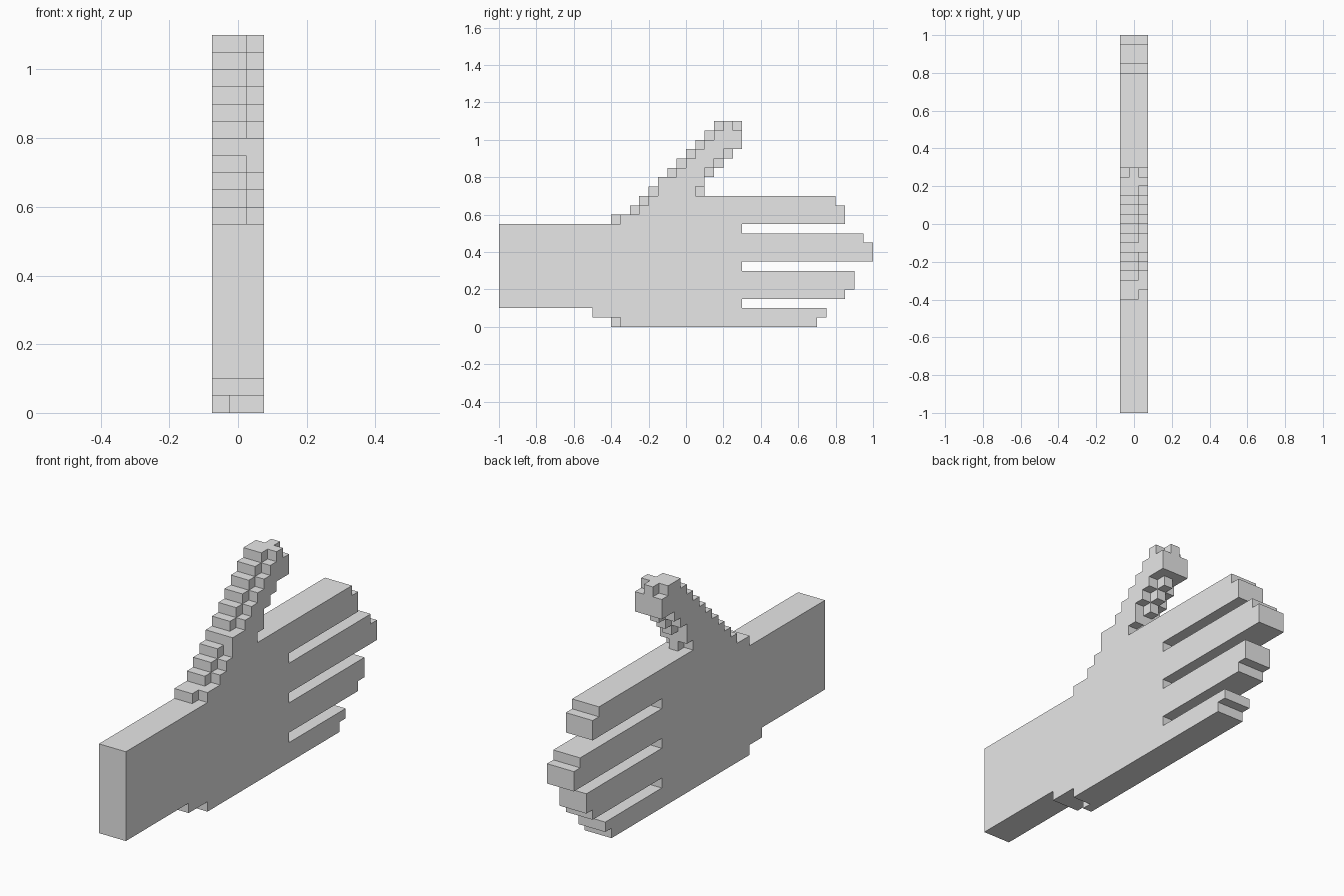
import bpy
import bmesh
import math

UNIT = 0.05          # edge of one block
LAYERS = 3           # blocks across the thickness

if "Cube" in bpy.data.objects:
    bpy.data.objects.remove(bpy.data.objects["Cube"], do_unlink=True)

# One plain material
grey = bpy.data.materials.new("plain_grey")
grey.use_nodes = True
grey.diffuse_color = (0.8, 0.8, 0.8, 1)
grey.node_tree.nodes["Principled BSDF"].inputs["Base Color"].default_value = (0.8, 0.8, 0.8, 1)

blocks = {}          # (x, y, z) block -> part name


def fill(part, y0, y1, z0, z1, layers=range(LAYERS)):
    """Fill a box of blocks, measured in block units."""
    for x in layers:
        for y in range(y0, y1):
            for z in range(z0, z1):
                blocks[x, y, z] = part


# Forearm and palm
fill("forearm", -20, -10, 2, 11)
fill("palm", -10, 6, 1, 11)
fill("palm", -8, 6, 0, 1, [0])
fill("palm", -7, 6, 0, 1, [1, 2])

# Fingers: each row runs from the knuckles to its own tip
fill("little_finger", 6, 14, 0, 1)
fill("little_finger", 6, 15, 1, 2)
fill("ring_finger", 6, 17, 3, 4)
fill("ring_finger", 6, 18, 4, 6)
fill("middle_finger", 6, 20, 7, 9)
fill("middle_finger", 6, 19, 9, 10)
fill("index_finger", 6, 17, 11, 13)
fill("index_finger", 6, 16, 13, 14)

# Thumb base and thumb: stepped rows with one edge layer set back
starts = [-8, -6, -5, -4, -3, -2, -1, 0, 1, 2, 3]
core_ends = [6, 6, 6, 2, 2, 3, 4, 5, 6, 6, 6]
side_ends = [6, 6, 6, 1, 2, 2, 3, 4, 6, 6, 5]
for row, (start, core, side) in enumerate(zip(starts, core_ends, side_ends)):
    z = 11 + row
    part = "palm" if z < 14 else "thumb"
    setback = 0 if z == 15 else 1
    fill(part, start, side, z, z + 1, [0])
    fill(part, start, core, z, z + 1, [1])
    fill(part, start + setback, side, z, z + 1, [2])


def build(part):
    """Skin the exposed block sides of one part and merge flat areas."""
    bm = bmesh.new()
    verts = {}

    def vert(corner):
        if corner not in verts:
            x, y, z = corner
            verts[corner] = bm.verts.new(((x - LAYERS / 2) * UNIT, y * UNIT, z * UNIT))
        return verts[corner]

    for cell in [c for c, name in blocks.items() if name == part]:
        for axis in range(3):
            for side in (0, 1):
                neighbour = list(cell)
                neighbour[axis] += 2 * side - 1
                if tuple(neighbour) in blocks:
                    continue
                loop = []
                for a, b in ((0, 0), (1, 0), (1, 1), (0, 1)):
                    corner = list(cell)
                    corner[axis] += side
                    corner[(axis + 1) % 3] += a
                    corner[(axis + 2) % 3] += b
                    loop.append(vert(tuple(corner)))
                bm.faces.new(loop if side else loop[::-1])

    bmesh.ops.dissolve_limit(bm, angle_limit=math.radians(1),
                             verts=bm.verts[:], edges=bm.edges[:])
    mesh = bpy.data.meshes.new(part)
    bm.to_mesh(mesh)
    bm.free()
    mesh.materials.append(grey)
    bpy.context.collection.objects.link(bpy.data.objects.new(part, mesh))


for part in sorted(set(blocks.values())):
    build(part)
